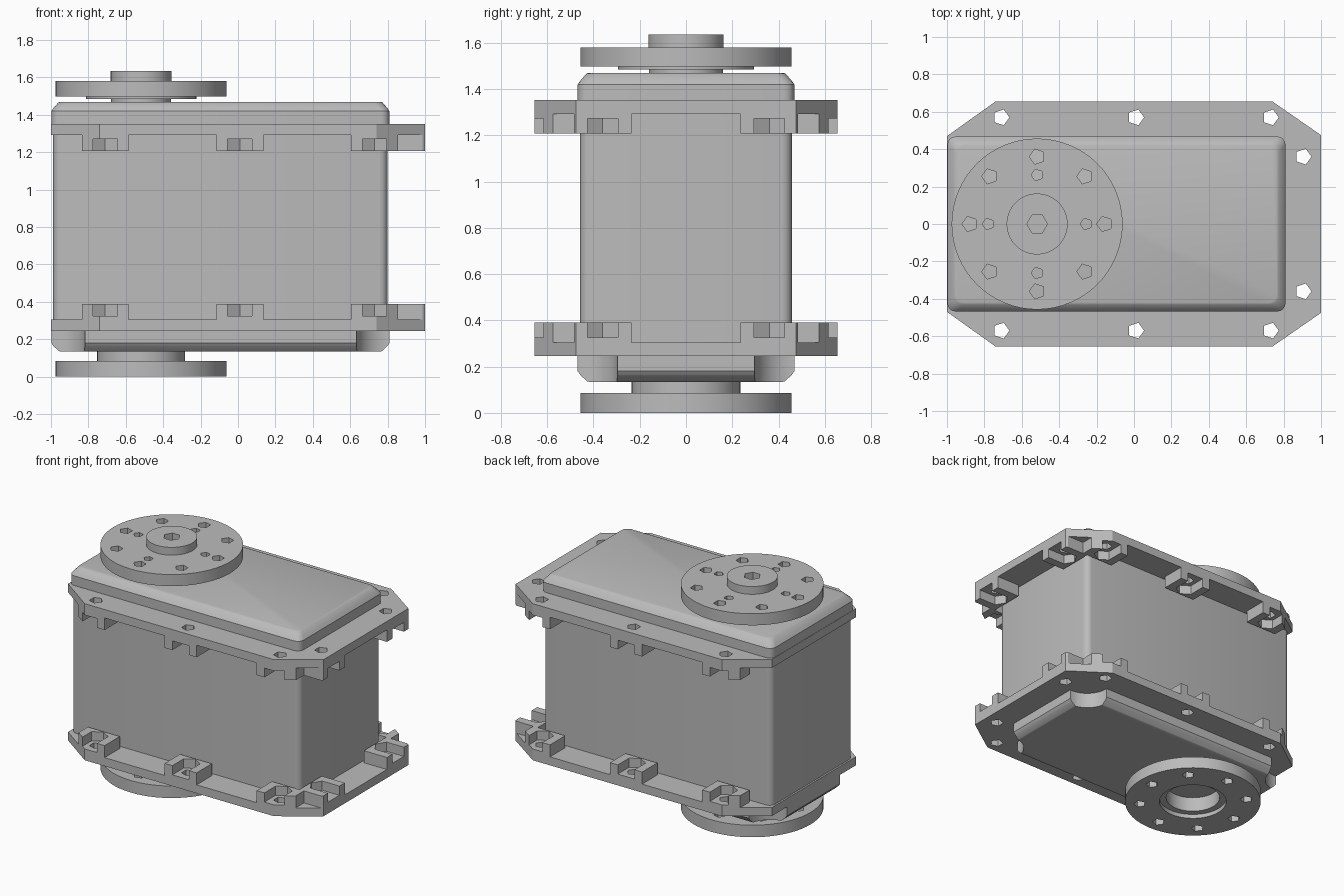
import bpy, bmesh, math
from mathutils import Vector

cube = bpy.data.objects.get("Cube")
if cube:
    bpy.data.objects.remove(cube, do_unlink=True)

grey = bpy.data.materials.new("grey plastic")
grey.use_nodes = True
GREY = (0.5, 0.5, 0.5, 1)
grey.diffuse_color = GREY
grey.node_tree.nodes["Principled BSDF"].inputs["Base Color"].default_value = GREY


def loft(bm, rings):
    """Closed solid through rings of matching points."""
    loops = [[bm.verts.new(p) for p in ring] for ring in rings]
    n = len(loops[0])
    for a, b in zip(loops, loops[1:]):
        for i in range(n):
            bm.faces.new((a[i], a[(i + 1) % n], b[(i + 1) % n], b[i]))
    bm.faces.new(loops[0][::-1])
    bm.faces.new(loops[-1])


def prism(bm, pts, z0, z1):
    loft(bm, [[(x, y, z) for x, y in pts] for z in (z0, z1)])


def ngon(cx, cy, r, n, turn=0.0):
    return [(cx + r * math.cos(turn + math.tau * i / n),
             cy + r * math.sin(turn + math.tau * i / n)) for i in range(n)]


def finish(name, bm, cutter=False):
    bmesh.ops.recalc_face_normals(bm, faces=bm.faces)
    me = bpy.data.meshes.new(name)
    bm.to_mesh(me)
    bm.free()
    me.materials.append(grey)
    ob = bpy.data.objects.new(name, me)
    bpy.context.collection.objects.link(ob)
    ob.hide_render = cutter
    return ob


def boolean(ob, cutter, mode="DIFFERENCE"):
    mod = ob.modifiers.new(mode.lower(), "BOOLEAN")
    mod.operation, mod.object, mod.solver = mode, cutter, "EXACT"
    bpy.context.view_layer.objects.active = ob
    bpy.ops.object.modifier_apply(modifier=mod.name)
    bpy.data.objects.remove(cutter, do_unlink=True)


def smooth(ob):
    bpy.ops.object.select_all(action="DESELECT")
    ob.select_set(True)
    bpy.context.view_layer.objects.active = ob
    bpy.ops.object.shade_smooth_by_angle(angle=math.radians(32))


# Case: rounded rectangle sections
X0, X1, Y = -0.998, 0.81, 0.468


def section(inset, z, r=0.045, steps=4):
    pts = []
    corners = [(X1, Y), (X0, Y), (X0, -Y), (X1, -Y)]
    for k, (x, y) in enumerate(corners):
        cx = x - math.copysign(r + inset, x)
        cy = y - math.copysign(r + inset, y)
        for s in range(steps + 1):
            a = math.pi / 2 * (k + s / steps)
            pts.append((cx + r * math.cos(a), cy + r * math.sin(a), z))
    return pts


bm = bmesh.new()
loft(bm, [section(0.01, 0.27), section(0.01, 1.32)])
smooth(finish("case_middle", bm))

bm = bmesh.new()
loft(bm, [section(0, 1.31), section(0, 1.42), section(0.012, 1.437),
          section(0.037, 1.466), section(0.047, 1.47)])
smooth(finish("top_cover", bm))

# Bottom cover with scooped corners
bm = bmesh.new()
loft(bm, [section(0.05, 0.134), section(0.04, 0.137),
          section(0.012, 0.163), section(0, 0.18), section(0, 0.28)])
cover = finish("bottom_cover", bm)
bm = bmesh.new()
for x in (X0, X1):
    for y in (-Y, Y):
        prism(bm, ngon(x * 0.985, y * 0.985, 0.165, 32), 0.05, 0.25)
boolean(cover, finish("scoop_cutter", bm, True))
smooth(cover)

# Mounting flanges with nut holders
outline = [(-1, -0.47), (-0.74, -0.655), (0.74, -0.655), (1, -0.475),
           (1, 0.475), (0.74, 0.655), (-0.74, 0.655), (-1, 0.47)]
holes = [(x, s * 0.57, 0, s) for x in (-0.71, 0.01, 0.73) for s in (-1, 1)]
holes += [(0.905, s * 0.36, 1, 0) for s in (-1, 1)]


def local(hole, pts):
    """Place (outward, sideways) points around a screw hole."""
    x, y, ox, oy = hole
    return [(x + u * ox - v * oy, y + u * oy + v * ox) for u, v in pts]


def flange(name, level):
    def span(bm, pts, a, b):
        prism(bm, pts, level(a), level(b))

    def drill():
        bm = bmesh.new()
        for x, y, _, _ in holes:
            span(bm, ngon(x, y, 0.044, 5), -0.1, 0.3)
        return finish("drill", bm, True)

    bm = bmesh.new()
    span(bm, outline, 0, 0.06)
    plate = finish(name + "_plate", bm)
    boolean(plate, drill())

    bm = bmesh.new()
    for h in holes:
        span(bm, local(h, [(-0.085, -0.125), (0.2, -0.125),
                           (0.2, 0.125), (-0.085, 0.125)]), 0.06, 0.145)
    nuts = finish(name + "_nut_holders", bm)
    bm = bmesh.new()
    span(bm, outline, -0.05, 0.2)
    boolean(nuts, finish("trim", bm, True), "INTERSECT")
    bm = bmesh.new()
    for h in holes:
        span(bm, local(h, [(-0.08, 0), (-0.04, -0.065), (0.3, -0.065),
                           (0.3, 0.065), (-0.04, 0.065)]), 0.08, 0.3)
    boolean(nuts, finish("pocket", bm, True))
    boolean(nuts, drill())


flange("lower_flange", lambda h: 0.245 + h)
flange("upper_flange", lambda h: 1.352 - h)

# Output horn and idler horn
CX = -0.518


def disc(name, r, z0, z1, cuts=()):
    bm = bmesh.new()
    prism(bm, ngon(CX, 0, r, 64), z0, z1)
    ob = finish(name, bm)
    if cuts:
        bm = bmesh.new()
        for pts in cuts:
            prism(bm, pts, z0 - 0.03, z1 + 0.03)
        boolean(ob, finish("cutter", bm, True))
    smooth(ob)


def circle_of_holes(count, radius, size):
    return [ngon(x, y, size, 5, math.pi) for x, y in ngon(CX, 0, radius, count)]


outer = circle_of_holes(8, 0.36, 0.042)
inner = circle_of_holes(4, 0.262, 0.032)
disc("output_shaft", 0.16, 1.46, 1.487)
disc("output_collar", 0.295, 1.485, 1.5, inner)
disc("output_horn", 0.457, 1.498, 1.58, outer + inner)
disc("output_hub", 0.163, 1.579, 1.635, [ngon(CX, 0, 0.055, 6)])
disc("idler_horn", 0.457, 0, 0.085, outer + [ngon(CX, 0, 0.225, 64)])
disc("idler_collar", 0.235, 0.03, 0.14, [ngon(CX, 0, 0.18, 64)])
